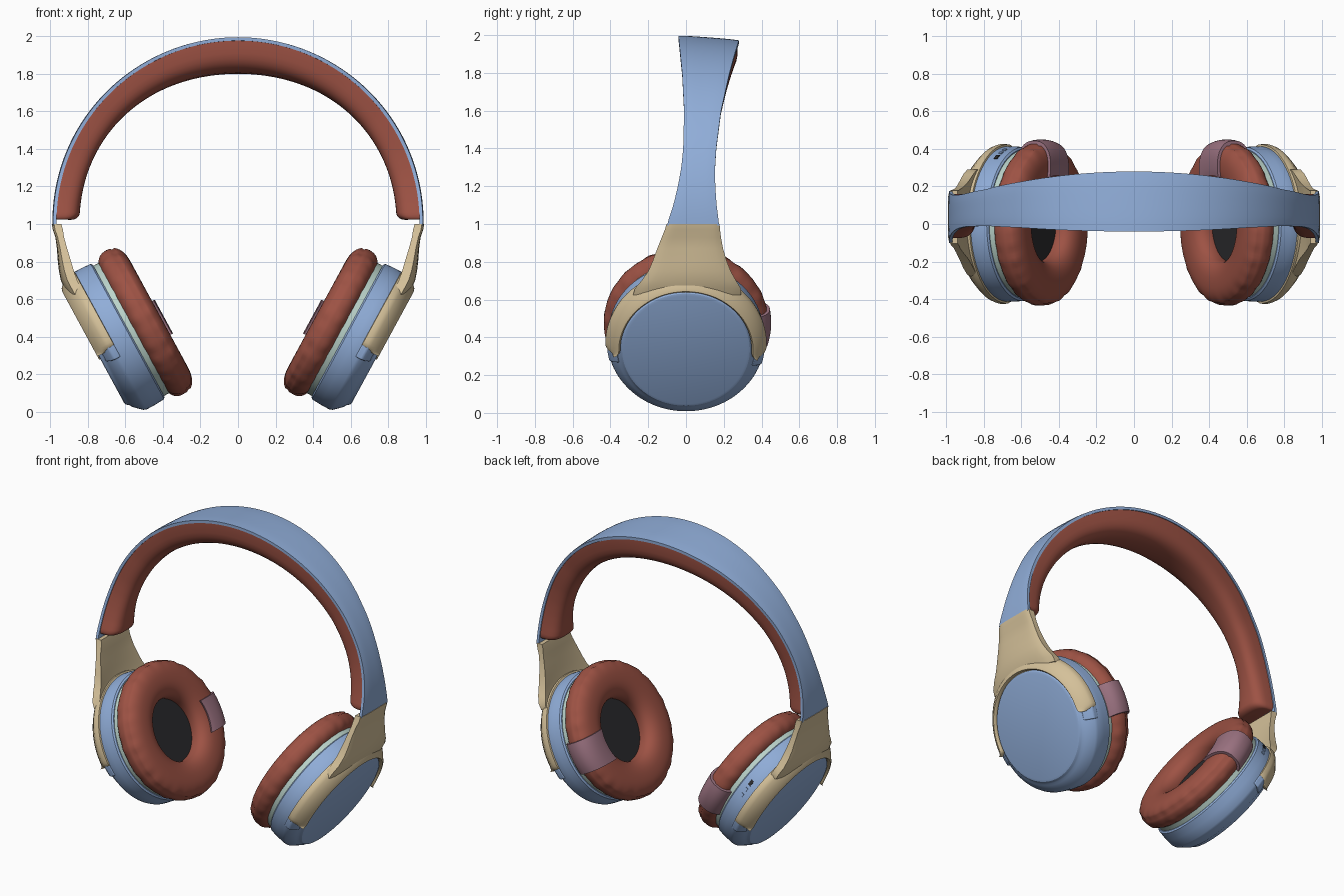
import bpy, bmesh, math
from mathutils import Vector
from math import sin, cos, radians, sqrt, pi

if "Cube" in bpy.data.objects:
    bpy.data.objects.remove(bpy.data.objects["Cube"])


def material(name, rgb):
    m = bpy.data.materials.new(name)
    m.diffuse_color = (*rgb, 1)
    m.use_nodes = True
    m.node_tree.nodes["Principled BSDF"].inputs["Base Color"].default_value = m.diffuse_color
    return m


BLUE = material("soft blue", (0.28, 0.42, 0.69))
BROWN = material("red brown leather", (0.34, 0.085, 0.058))
TAN = material("tan", (0.66, 0.53, 0.32))
MAUVE = material("mauve", (0.33, 0.17, 0.22))
BLACK = material("mesh black", (0.025, 0.025, 0.028))
MINT = material("pale mint", (0.50, 0.66, 0.60))


def loft(name, rings, mat, wrap=False, mirror=True, angle=35, bevel=0):
    """Skin a row of closed rings; wrap joins last to first, otherwise ends are capped."""
    bm = bmesh.new()
    vs = [[bm.verts.new(p) for p in ring] for ring in rings]
    n = len(rings[0])
    for i in range(len(vs) if wrap else len(vs) - 1):
        a, b = vs[i], vs[(i + 1) % len(vs)]
        for j in range(n):
            k = (j + 1) % n
            bm.faces.new((a[j], a[k], b[k], b[j]))
    if not wrap:
        bm.faces.new(vs[0])
        bm.faces.new(vs[-1])
    bmesh.ops.remove_doubles(bm, verts=bm.verts, dist=1e-5)
    bmesh.ops.recalc_face_normals(bm, faces=bm.faces)
    me = bpy.data.meshes.new(name)
    bm.to_mesh(me)
    bm.free()
    me.materials.append(mat)
    ob = bpy.data.objects.new(name, me)
    bpy.context.collection.objects.link(ob)
    bpy.ops.object.select_all(action='DESELECT')
    ob.select_set(True)
    bpy.context.view_layer.objects.active = ob
    bpy.ops.object.shade_smooth_by_angle(angle=radians(angle))
    if bevel:
        b = ob.modifiers.new("Bevel", 'BEVEL')
        b.width, b.segments, b.limit_method = bevel, 3, 'ANGLE'
    if mirror:
        ob.modifiers.new("Mirror", 'MIRROR')
    return ob


def table(rows, x):
    """Smoothly interpolate rows (key, values...) at key x."""
    x = min(max(x, rows[0][0]), rows[-1][0])
    for a, b in zip(rows, rows[1:]):
        if x <= b[0]:
            f = (x - a[0]) / (b[0] - a[0])
            return [p + (q - p) * f for p, q in zip(a[1:], b[1:])]


# ---- headband: shell and padded lining ----
RAD, ZC = 0.99, 1.01
WIDTH = [(1.0, -.10, .175), (1.1, -.067, .162), (1.2, -.043, .155), (1.3, -.025, .154),
         (1.4, -.015, .16), (1.6, -.01, .185), (1.8, -.02, .228), (1.9, -.03, .253), (2.0, -.04, .28)]


def band_point(th, y, depth):
    r = RAD - depth - 0.075 * (y + .04) * sin(th) ** 4
    return Vector((r * cos(th), y, ZC + r * sin(th)))


shell, lining = [], []
for i in range(97):
    th = radians(-1 + 182 * i / 96)
    lo, hi = table(WIDTH, ZC + RAD * sin(th))
    outer = [(lo + (hi - lo) * k / 8, .004 * (2 * k / 8 - 1) ** 4) for k in range(9)]
    inner = [(y, .022) for y, d in reversed(outer)]
    shell.append([band_point(th, y, d) for y, d in outer + inner])
loft("headband_shell", shell, BLUE, mirror=False)

ENDS = [0, .001, .004, .01, .018, .03, .045]
ths = [radians(.8) + e for e in ENDS]
ths += [ths[-1] + (pi - 2 * ths[-1]) * i / 80 for i in range(1, 80)] + [pi - t for t in reversed(ths)]
for th in ths:
    lo, hi = table(WIDTH, ZC + RAD * sin(th))
    s = min(min(th, pi - th) - radians(.8), .045) / .045
    cut = .045 * (1 - sqrt(max(0, 1 - (1 - s) ** 2)))
    thick = .145 + .04 * sin(th) ** 3 - cut
    c, w = (lo + hi) / 2, (hi - lo) / 2 - .006 - cut * .5
    ring = [(c - w, .015), (c + w, .015)]
    for k in range(17):
        p = pi * k / 16
        q = cos(p)
        ring.append((c + w * math.copysign(abs(q) ** .7, q), .03 + (thick - .03) * max(sin(p), 0) ** .6))
    lining.append([band_point(th, y, d) for y, d in ring])
loft("headband_lining", lining, BROWN, mirror=False, angle=60)

# ---- ear cup frame: N points outward, U up the tilted disc ----
TILT = radians(28.5)
C = Vector((.495, 0, .478))
N = Vector((cos(TILT), 0, -sin(TILT)))
U = Vector((sin(TILT), 0, cos(TILT)))
Y = Vector((0, 1, 0))


def cup_point(r, t, a):
    return C + N * t + Y * (r * cos(a)) + U * (r * sin(a))


def revolve(name, prof, mat, steps=72, **kw):
    rings = [[cup_point(r, t, 2 * pi * i / steps) for r, t in prof] for i in range(steps)]
    return loft(name, rings, mat, wrap=True, **kw)


def arc(name, prof, mat, a0, a1, steps=48, end=0, flip=False, **kw):
    """Partial revolve in degrees; end is the length in radians of the rounded tips."""
    a0, a1 = radians(a0), radians(a1)
    mr = sum(p[0] for p in prof) / len(prof)
    angs = [a0 + (a1 - a0) * i / steps for i in range(steps + 1)]
    if end:
        tips = [end * f for f in (0, .04, .15, .35, .6, 1)]
        angs = [a0 + e for e in tips] + [a for a in angs if a0 + end < a < a1 - end] + [a1 - e for e in reversed(tips)]
    rings = []
    for a in angs:
        f = 1
        if end:
            s = min(min(a - a0, a1 - a) / end, 1)
            f = max(.1, sqrt(max(0, 1 - (1 - s) ** 2)))
        rings.append([cup_point(mr + (r - mr) * f, t, a) for r, t in prof])
    if flip:
        rings = [[Vector((-p.x, p.y, p.z)) for p in ring] for ring in rings]
    return loft(name, rings, mat, **kw)


# cup housing, trim ring and speaker mesh
revolve("ear_cup", [(0, .1), (.40, .1), (.41, .108), (.414, .16), (.414, .215), (.408, .232), (.365, .278),
                    (.352, .284), (.346, .292), (.338, .301), (.325, .305), (0, .305)], BLUE, steps=96, angle=30)
revolve("trim_ring", [(0, .05), (.395, .05), (.395, .115), (0, .115)], MINT)
revolve("speaker_mesh", [(0, .02), (.25, .02), (.25, .06), (0, .06)], BLACK)


# ear cushion with a seam and soft wrinkles
def cushion(phi, grow=0.0):
    c, s = cos(phi), sin(phi)
    return (.317 + (.118 + grow) * math.copysign(abs(c) ** .85, c),
            (.085 + grow) * math.copysign(abs(s) ** .85, s))


rings = []
for i in range(144):
    a = 2 * pi * i / 144
    ring = []
    for k in range(40):
        phi = 2 * pi * k / 40
        r, t = cushion(phi)
        side = max(cos(phi), 0) ** 2
        r += side * .003 * (sin(19 * a) + sin(31 * a + 1)) * abs(sin(2 * phi))
        if k == 38:
            r, t = r - .006, t + .002
        ring.append(cup_point(r, t, a))
    rings.append(ring)
loft("ear_cushion", rings, BROWN, wrap=True, angle=60)

# strap wrapped over the back of each cushion
phis = [radians(-112 + 182 * k / 24) for k in range(25)]
prof = [cushion(p, .016) for p in phis] + [cushion(p, -.006) for p in reversed(phis)]
loft("cushion_strap", [[C + N * t + Y * sqrt(r * r - u * u) + U * u for r, t in prof]
                       for u in [-.125 + .205 * i / 10 for i in range(11)]], MAUVE, angle=50)

# yoke: arms hugging the cup, and neck rising to the band
arm = [(.345, .27), (.348, .303), (.356, .312), (.37, .306), (.40, .275), (.42, .25), (.427, .23), (.424, .205), (.40, .20)]
arc("yoke_arms", arm, TAN, -9, 186, end=.09, angle=50)
for nm, a0, a1 in (("arm_stop_back", -17, -5), ("arm_stop_front", 182, 194)):
    arc(nm, [(.36, .25), (.365, .285), (.40, .262), (.418, .24), (.418, .205), (.39, .2)], BLUE, a0, a1, steps=8, bevel=.006)

NECK = [(.625, .912, .85, -.28, .29), (.66, .928, .865, -.27, .29), (.70, .945, .88, -.235, .265), (.75, .955, .893, -.20, .237),
        (.80, .961, .903, -.178, .217), (.87, .966, .917, -.152, .196), (.93, .974, .928, -.128, .185),
        (.97, .988, .934, -.112, .18), (1.0, .993, .942, -.103, .178)]
rings = []
for z, xo, xi, lo, hi in NECK:
    m, h = (lo + hi) / 2, (hi - lo) / 2
    bow = .03 * max(0, 1 - (z - .625) / .3)
    front = [Vector((xo - bow * f * f - .012 * f ** 8, m + h * f, z)) for f in [k / 8 - 1 for k in range(17)]]
    back = [Vector((xi - bow * f * f, m + h * f, z)) for f in [1 - k / 8 for k in range(17)]]
    rings.append(front + back)
loft("yoke_neck", rings, TAN, angle=50)

# small controls on the back of the left cup
for i, (a0, a1) in enumerate(((16, 19), (22, 25), (28, 33))):
    arc(f"control_button_{i + 1}", [(.40, .145), (.418, .145), (.418, .165), (.40, .165)],
        BLACK if i == 2 else BLUE, a0, a1, steps=4, flip=True, mirror=False)
